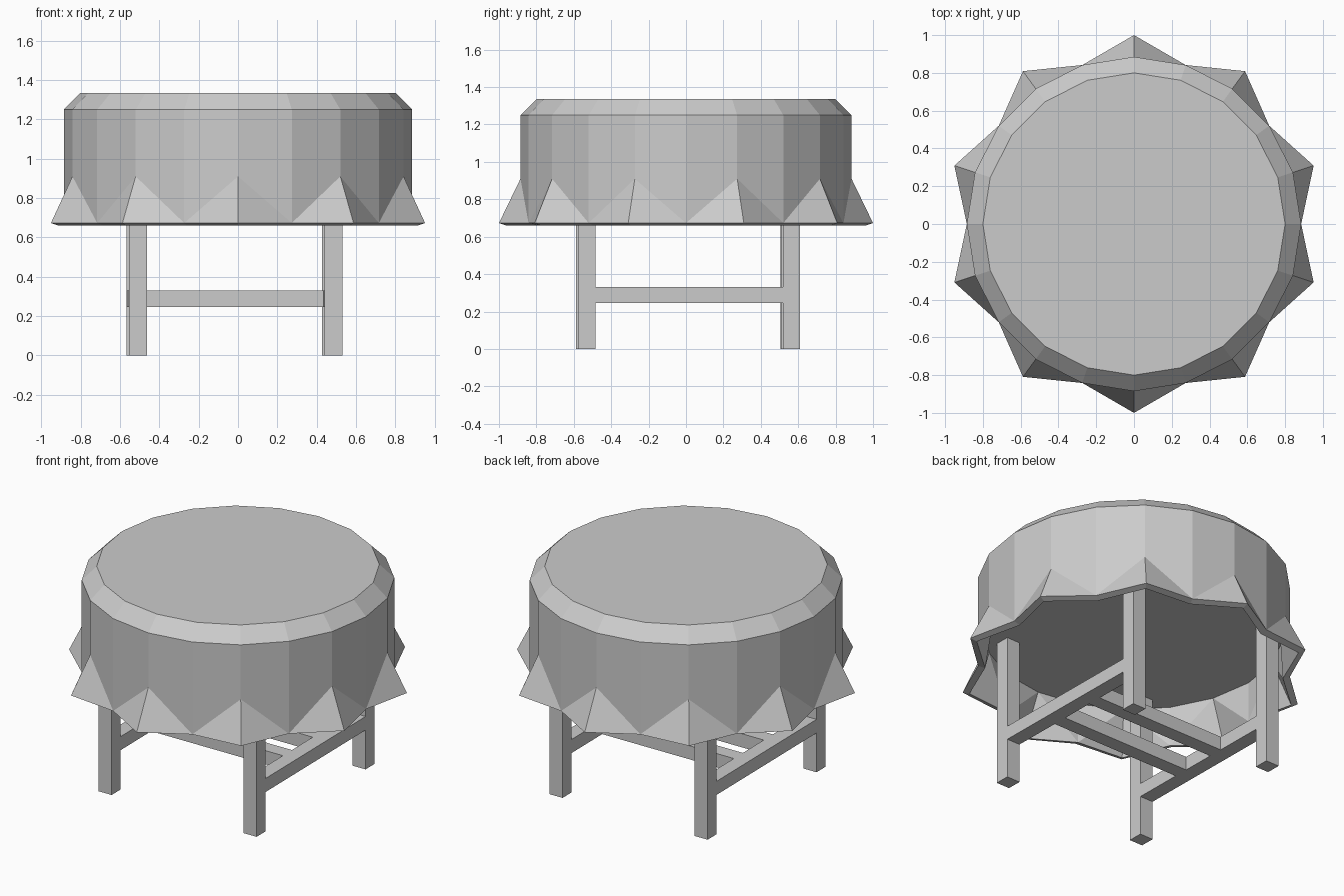
import bpy, bmesh
from math import sin, cos, pi
from mathutils import Matrix

cube = bpy.data.objects.get("Cube")
if cube:
    bpy.data.objects.remove(cube, do_unlink=True)

grey = bpy.data.materials.new("plain_grey")
grey.use_nodes = True
grey.diffuse_color = (0.6, 0.6, 0.6, 1)
grey.node_tree.nodes["Principled BSDF"].inputs["Base Color"].default_value = (0.6, 0.6, 0.6, 1)


def finish(name, bm):
    bmesh.ops.recalc_face_normals(bm, faces=bm.faces)
    mesh = bpy.data.meshes.new(name)
    bm.to_mesh(mesh)
    bm.free()
    mesh.materials.append(grey)
    obj = bpy.data.objects.new(name, mesh)
    bpy.context.collection.objects.link(obj)
    return obj


# Padded seat: a 20-sided drum whose hollow hem flares out at every second corner
SIDES = 20
bm = bmesh.new()


def ring(radius, z, flare=0.0):
    return [bm.verts.new(((radius + flare * (i % 2)) * cos(2 * pi * i / SIDES),
                          (radius + flare * (i % 2)) * sin(2 * pi * i / SIDES), z))
            for i in range(SIDES)]


top = ring(0.80, 1.335)
shoulder = ring(0.885, 1.25)
hem = ring(0.885, 0.673, 0.115)
inner_hem = ring(0.845, 0.66, 0.115)
ceiling = ring(0.845, 0.91)
pleat = {i: bm.verts.new((0.885 * cos(2 * pi * i / SIDES), 0.885 * sin(2 * pi * i / SIDES), 0.91))
         for i in range(1, SIDES, 2)}

bm.faces.new(top)
bm.faces.new(ceiling)
for i in range(SIDES):
    j = (i + 1) % SIDES
    odd, even = (i, j) if i % 2 else (j, i)
    bm.faces.new((top[i], top[j], shoulder[j], shoulder[i]))
    bm.faces.new((shoulder[even], shoulder[odd], pleat[odd], hem[even]))
    bm.faces.new((pleat[odd], hem[odd], hem[even]))
    bm.faces.new((hem[i], hem[j], inner_hem[j], inner_hem[i]))
    bm.faces.new((inner_hem[even], inner_hem[odd], ceiling[odd]))
    bm.faces.new((inner_hem[even], ceiling[odd], ceiling[even]))
finish("seat_cushion", bm)

# Wooden frame, turned very slightly and a little off centre
FRAME = Matrix.Translation((-0.018, 0.011, 0)) @ Matrix.Rotation(0.012, 4, 'Z')
LEG_X, LEG_Y, THICK = 0.497, 0.547, 0.091


def beam(name, center, size):
    bm = bmesh.new()
    bmesh.ops.create_cube(bm, size=1, matrix=Matrix.Translation(center) @ Matrix.Diagonal((*size, 1)))
    finish(name, bm).matrix_world = FRAME


for sx, side in ((1, "left"), (-1, "right")):
    for sy, end in ((-1, "front"), (1, "back")):
        beam(f"{end}_{side}_leg", (sx * LEG_X, sy * LEG_Y, 0.46), (THICK, THICK, 0.92))
    beam(f"{side}_side_rail", (sx * LEG_X, 0, 0.288), (THICK, 2 * LEG_Y - THICK, 0.085))

# Two cross bars joining the side rails
for sy, end in ((-1, "front"), (1, "back")):
    beam(f"{end}_cross_bar", (0, sy * 0.15, 0.288), (2 * LEG_X - THICK, THICK, 0.085))
